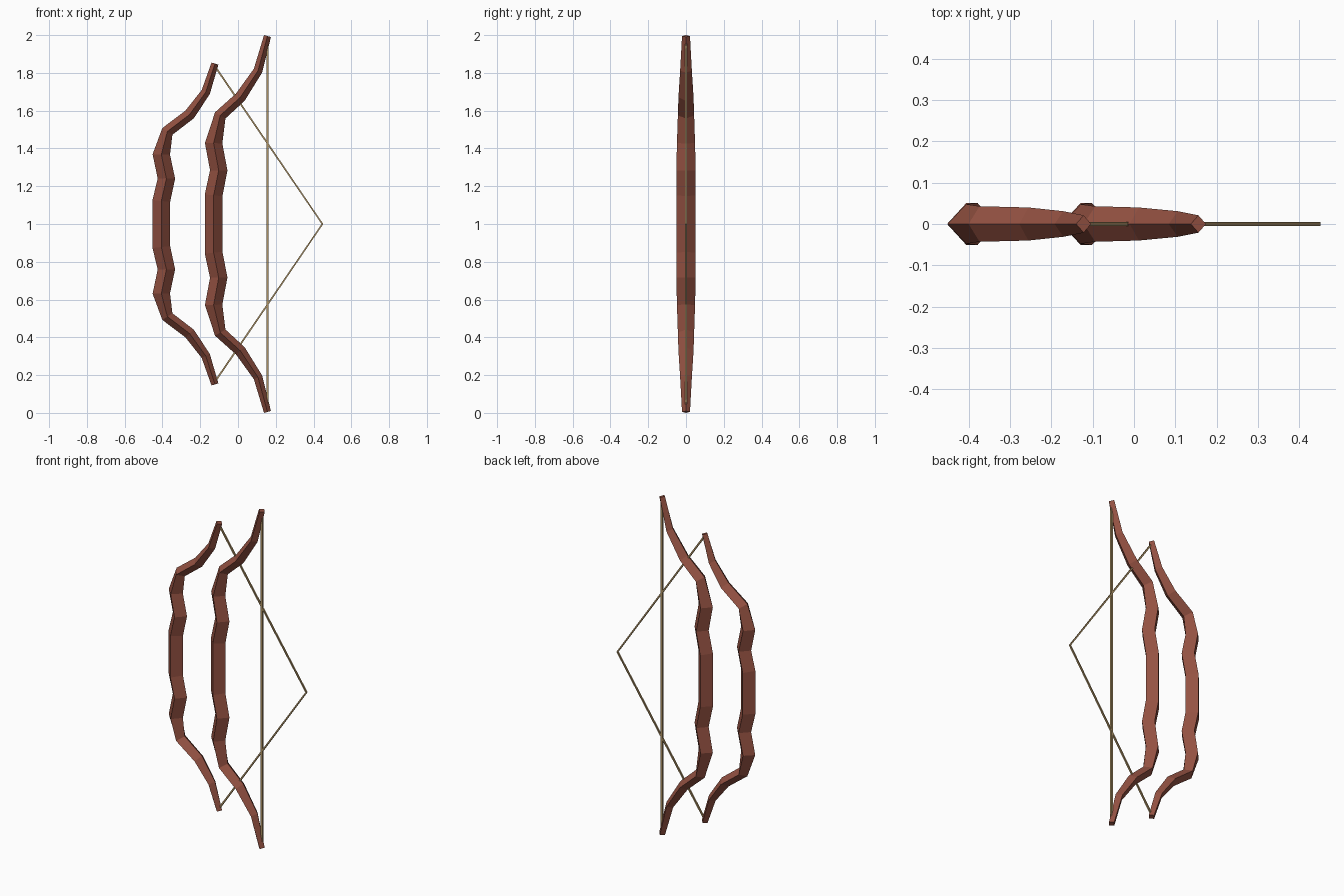
import bpy, bmesh
from mathutils import Vector

if "Cube" in bpy.data.objects:
    bpy.data.objects.remove(bpy.data.objects["Cube"])


def material(name, rgb):
    m = bpy.data.materials.new(name)
    m.diffuse_color = (*rgb, 1)
    m.use_nodes = True
    m.node_tree.nodes["Principled BSDF"].inputs["Base Color"].default_value = m.diffuse_color
    return m


wood = material("red brown wood", (0.295, 0.083, 0.054))
cord = material("tan cord", (0.42, 0.29, 0.13))


def sweep(name, path, mat, diamond):
    """Sweep a four-sided section along (x, z, half width, half depth) points."""
    bm = bmesh.new()
    pts = [Vector((p[0], 0, p[1])) for p in path]
    rings = []
    for i, p in enumerate(pts):
        t = Vector()
        if i > 0:
            t += (p - pts[i - 1]).normalized()
        if i < len(pts) - 1:
            t += (pts[i + 1] - p).normalized()
        t.normalize()
        side = Vector((t.z, 0, -t.x)) * path[i][2]
        depth = Vector((0, path[i][3], 0))
        if diamond:
            offs = (side, depth, -side, -depth)
        else:
            offs = (side - depth, side + depth, depth - side, -side - depth)
        rings.append([bm.verts.new(p + o) for o in offs])
    for a, b in zip(rings, rings[1:]):
        for k in range(4):
            j = (k + 1) % 4
            bm.faces.new((a[k], a[j], b[j], b[k]))
    bm.faces.new(rings[0])
    bm.faces.new(rings[-1])
    bmesh.ops.recalc_face_normals(bm, faces=bm.faces)
    mesh = bpy.data.meshes.new(name)
    bm.to_mesh(mesh)
    bm.free()
    mesh.materials.append(mat)
    ob = bpy.data.objects.new(name, mesh)
    bpy.context.collection.objects.link(ob)


def mirrored(upper):
    """Complete an upper limb with its reflection about z = 1."""
    return [(x, 2 - z, w, d) for x, z, w, d in reversed(upper)] + upper


# Relaxed bow, upper limb from grip to tip
relaxed = [(-0.129, 1.152, 0.047, 0.051), (-0.102, 1.284, 0.046, 0.051),
           (-0.129, 1.428, 0.046, 0.048), (-0.094, 1.575, 0.032, 0.043),
           (0.012, 1.671, 0.030, 0.040), (0.106, 1.812, 0.024, 0.031),
           (0.156, 1.995, 0.019, 0.021)]
# Drawn bow, limbs bent backwards
drawn = [(-0.406, 1.122, 0.047, 0.051), (-0.379, 1.240, 0.046, 0.051),
         (-0.406, 1.368, 0.046, 0.048), (-0.374, 1.490, 0.032, 0.043),
         (-0.256, 1.580, 0.030, 0.040), (-0.171, 1.698, 0.024, 0.031),
         (-0.122, 1.849, 0.019, 0.021)]
sweep("relaxed_bow", mirrored(relaxed), wood, True)
sweep("drawn_bow", mirrored(drawn), wood, True)

# Bow strings
sweep("relaxed_string", mirrored([(0.156, 1.975, 0.006, 0.005)]), cord, False)
s = 0.0045
sweep("drawn_string", [(-0.122, 0.165, s, s), (0.447, 1.0, s, s), (-0.122, 1.835, s, s)], cord, False)
